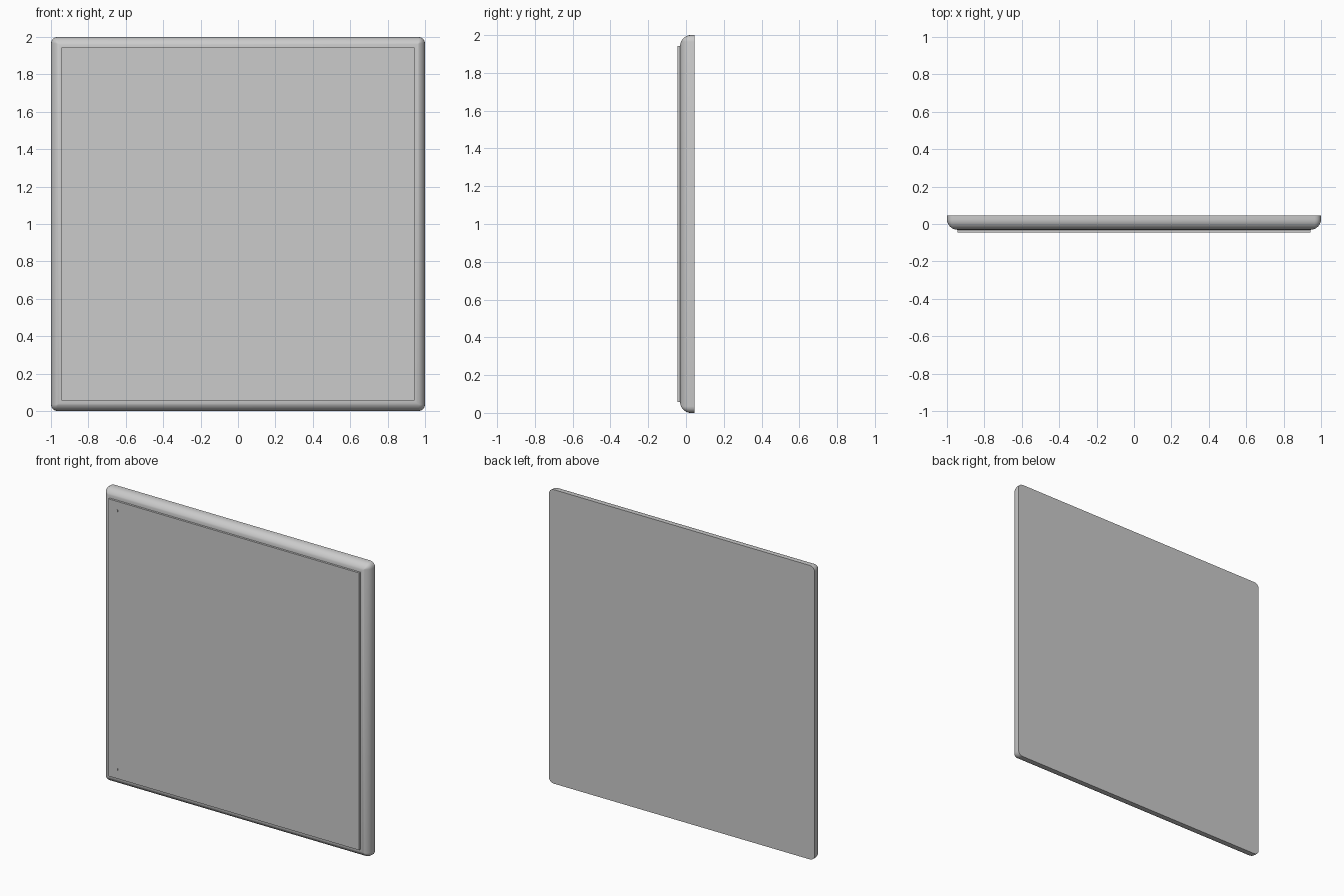
import bpy, bmesh, math

if "Cube" in bpy.data.objects:
    bpy.data.objects.remove(bpy.data.objects["Cube"])

HALF = 1.0          # half width of the board
MID_Z = 1.0         # height of its centre
BACK, LIP, FRONT = 0.045, -0.031, -0.045
CORNER = 0.035      # outer corner radius


def finish(bm, name, smooth=None):
    bmesh.ops.remove_doubles(bm, verts=bm.verts, dist=1e-5)
    bmesh.ops.recalc_face_normals(bm, faces=bm.faces)
    mesh = bpy.data.meshes.new(name)
    bm.to_mesh(mesh)
    bm.free()
    ob = bpy.data.objects.new(name, mesh)
    bpy.context.collection.objects.link(ob)
    if smooth:
        bpy.ops.object.select_all(action='DESELECT')
        ob.select_set(True)
        bpy.context.view_layer.objects.active = ob
        bpy.ops.object.shade_smooth_by_angle(angle=math.radians(smooth))
    return ob


def ring(bm, inset, y, steps=4):
    """Rounded square whose corner radius shrinks with the inset."""
    half = HALF - inset
    r = max(CORNER - inset, 0.0)
    verts = []
    for k, (sx, sz) in enumerate([(1, 1), (-1, 1), (-1, -1), (1, -1)]):
        for i in range(steps + 1):
            a = math.pi / 2 * (k + i / steps)
            verts.append(bm.verts.new((sx * (half - r) + r * math.cos(a), y,
                                       MID_Z + sz * (half - r) + r * math.sin(a))))
    return verts


def box(name, cx, cz, w, y0, y1):
    bm = bmesh.new()
    bmesh.ops.create_cube(bm, size=1)
    for v in bm.verts:
        v.co = (cx + v.co.x * w, (y0 + y1) / 2 + v.co.y * (y1 - y0), cz + v.co.z * w)
    return finish(bm, name)


# Backing board with quarter-round moulded edge
R = 0.057
profile = [(0, BACK)]
for i in range(11):
    a = math.pi / 2 * i / 10
    profile.append((R * (1 - math.cos(a)), LIP + R * (1 - math.sin(a))))
bm = bmesh.new()
rings = [ring(bm, d, y) for d, y in profile]
for lo, hi in zip(rings, rings[1:]):
    n = len(lo)
    for i in range(n):
        j = (i + 1) % n
        bm.faces.new((lo[i], lo[j], hi[j], hi[i]))
bm.faces.new(rings[0])
bm.faces.new(rings[-1])
finish(bm, "rounded_frame", smooth=30)

# Flat front panel
box("front_panel", 0, MID_Z, 1.886, FRONT, LIP + 0.01)

# Four small fixing pins near the panel corners
for side, sx in (("left", -1), ("right", 1)):
    for level, sz in (("lower", -1), ("upper", 1)):
        box(f"{level}_{side}_pin", sx * 0.88, MID_Z + sz * 0.88, 0.013,
            FRONT - 0.0006, FRONT + 0.008)
